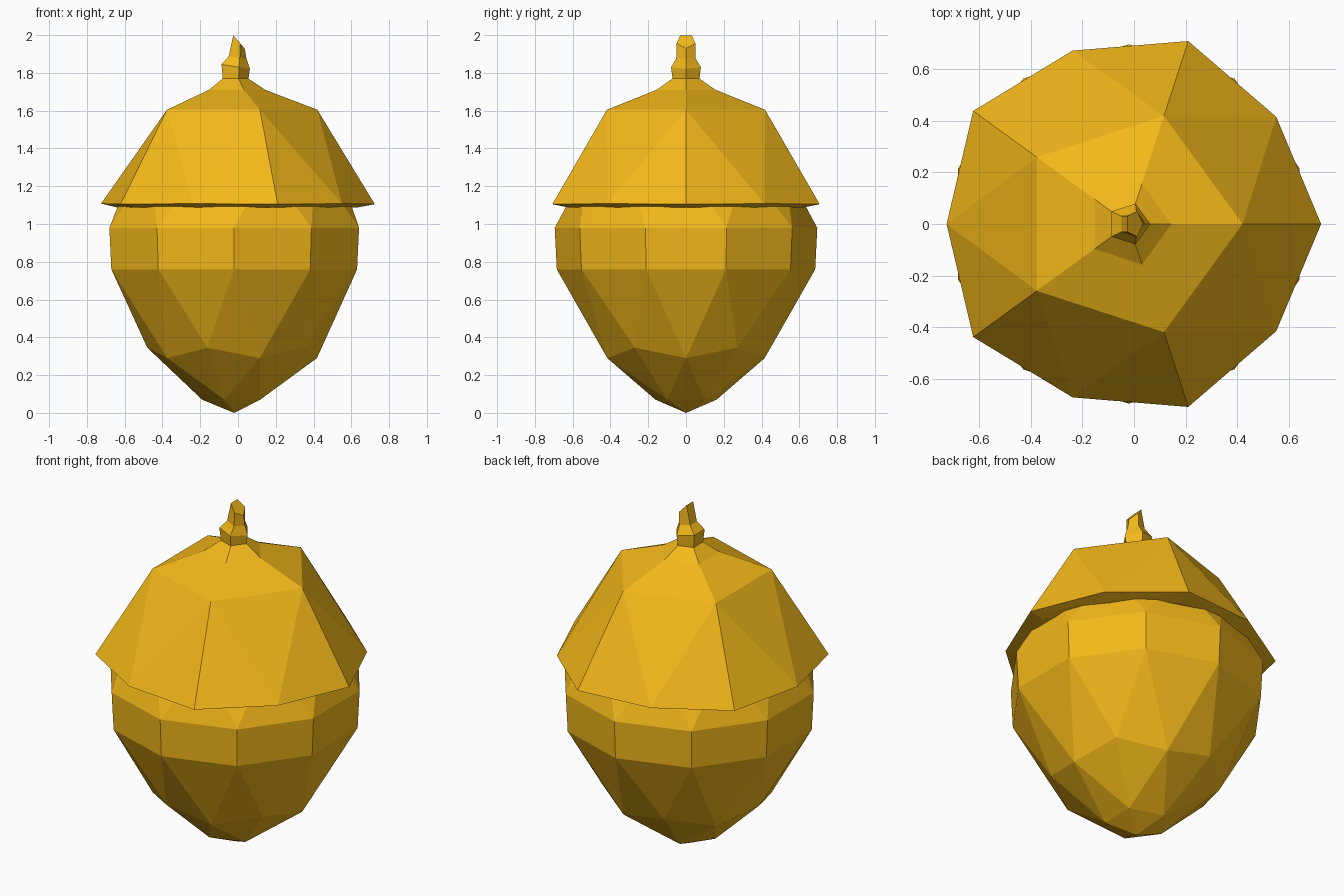
import bpy, bmesh
from math import cos, sin, radians

if "Cube" in bpy.data.objects:
    bpy.data.objects.remove(bpy.data.objects["Cube"])

CX = -0.02  # axis of the acorn

mat = bpy.data.materials.new("amber")
mat.diffuse_color = (0.9, 0.48, 0.01, 1)
mat.use_nodes = True
mat.node_tree.nodes["Principled BSDF"].inputs["Base Color"].default_value = mat.diffuse_color


def ring(r, z, n=5, start=0, cx=CX, squash=1.0, tilt=0.0):
    """Polygon ring; tilt lowers the +x side, squash narrows it in x."""
    pts = []
    for i in range(n):
        a = radians(start + 360 * i / n)
        x = r * cos(a) * squash
        pts.append((cx + x, r * sin(a), z - tilt * x))
    return pts


def finish(name, bm):
    bmesh.ops.recalc_face_normals(bm, faces=bm.faces[:])
    me = bpy.data.meshes.new(name)
    bm.to_mesh(me)
    bm.free()
    me.materials.append(mat)
    bpy.context.collection.objects.link(bpy.data.objects.new(name, me))


def hull(name, pts):
    bm = bmesh.new()
    for p in pts:
        bm.verts.new(p)
    bmesh.ops.convex_hull(bm, input=bm.verts[:])
    bmesh.ops.dissolve_limit(bm, angle_limit=0.005, verts=bm.verts[:], edges=bm.edges[:])
    finish(name, bm)


def loft(name, rings):
    bm = bmesh.new()
    loops = [[bm.verts.new(p) for p in r] for r in rings]
    for a, b in zip(loops, loops[1:]):
        for i in range(len(a)):
            j = (i + 1) % len(a)
            bm.faces.new((a[i], a[j], b[j], b[i]))
    bm.faces.new(loops[0][::-1])
    bm.faces.new(loops[-1])
    finish(name, bm)


# Nut: stretched icosphere with a straight band round the middle
hull("nut", [(CX, 0, 0.0)]
     + ring(0.17, 0.07, start=36)
     + ring(0.438, 0.29)
     + ring(0.46, 0.345, start=36)
     + ring(0.684, 0.76, 10, 18)
     + ring(0.695, 0.98, 10, 18)
     + ring(0.55, 1.3)
     + ring(0.53, 1.31, start=36)
     + ring(0.22, 1.48))

# Cap: overhanging ten-sided rim rising to a five-sided top
hull("cap", ring(0.655, 1.088)
     + ring(0.62, 1.088, start=36)
     + ring(0.744, 1.105)
     + ring(0.705, 1.108, start=36)
     + ring(0.44, 1.605)
     + ring(0.165, 1.71))

# Stem: flared foot, knuckle and slanted cut tip
loft("stem", [
    ring(0.165, 1.71),
    ring(0.075, 1.77),
    ring(0.083, 1.834, tilt=0.16),
    ring(0.052, 1.882, cx=-0.007, tilt=0.15),
    ring(0.052, 1.968, cx=0.002, squash=0.64, tilt=1.15),
])
